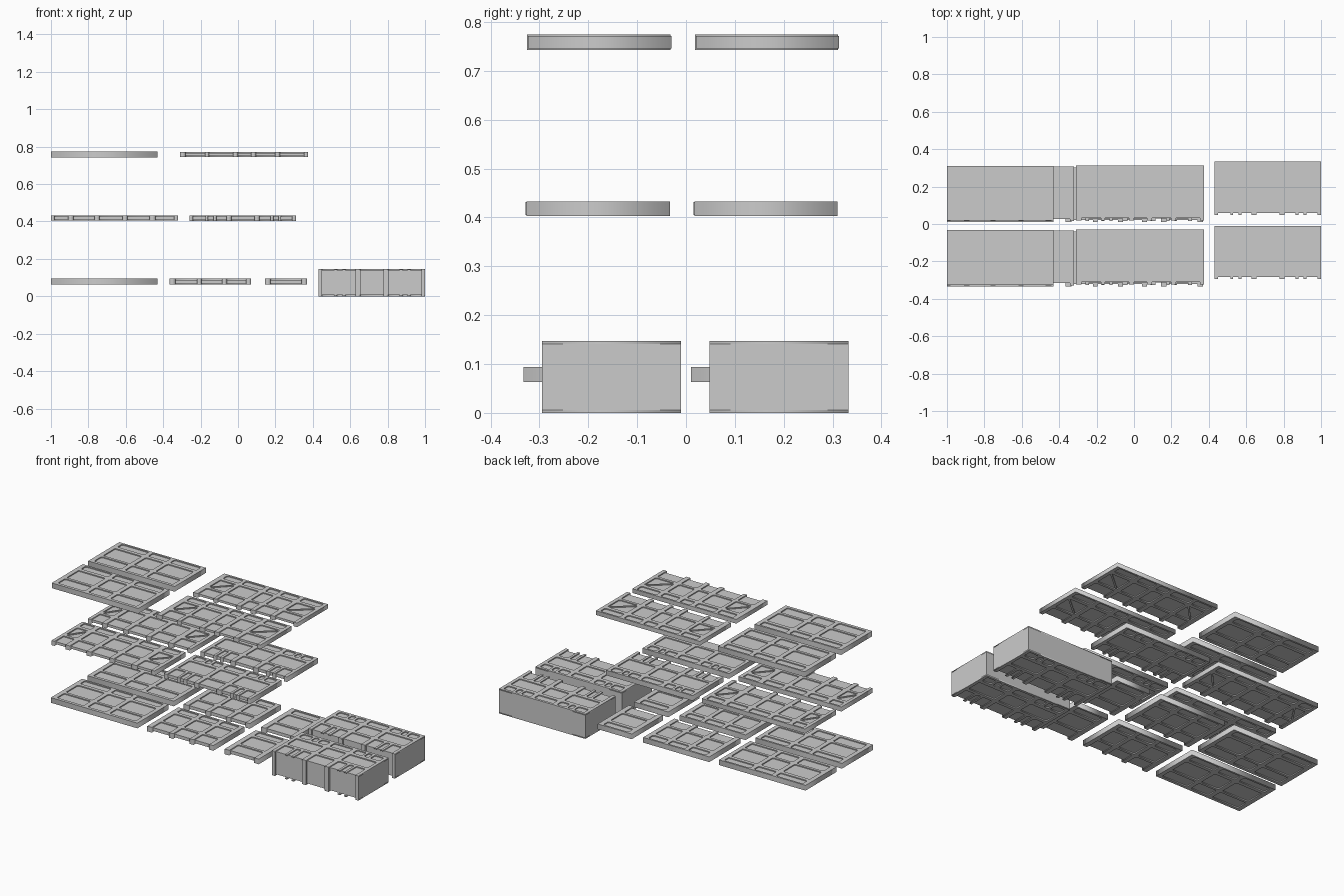
import bpy
from mathutils import Vector

if "Cube" in bpy.data.objects:
    bpy.data.objects.remove(bpy.data.objects["Cube"])

grey = bpy.data.materials.new("plain_grey")
grey.use_nodes = True
grey.diffuse_color = (0.6, 0.6, 0.6, 1)
grey.node_tree.nodes["Principled BSDF"].inputs["Base Color"].default_value = (0.6, 0.6, 0.6, 1)

COPY_STEP = 0.343
NOTCH = 0.012     # how far the core sits behind the rib ends
RELIEF = 0.006    # depth of the recessed windows


def box(name, lo, hi):
    """Axis-aligned block between two corners."""
    lo, hi = Vector(lo), Vector(hi)
    bpy.ops.mesh.primitive_cube_add(size=1, location=(lo + hi) / 2)
    ob = bpy.context.object
    ob.name = name
    ob.scale = hi - lo
    ob.data.materials.append(grey)
    return ob


def octagon(x0, x1, y0, y1, c=0.006):
    """Window outline with clipped corners."""
    return [(x0 + c, y0), (x1 - c, y0), (x1, y0 + c), (x1, y1 - c),
            (x1 - c, y1), (x0 + c, y1), (x0, y1 - c), (x0, y0 + c)]


def frame_plate(name, origin, width, depth, thick, rows, open_cols, open_top):
    """Flat frame with window holes and a front edge notched between ribs."""
    c = 0.006
    outline = [(0, depth), (0, 0)]
    for a, b in open_cols:
        outline += [(a, 0), (a, open_top - c), (a + c, open_top),
                    (b - c, open_top), (b, open_top - c), (b, 0)]
    outline += [(width, 0), (width, depth)]
    loops = [outline]
    for cols, y0, y1 in rows:
        loops += [octagon(a, b, y0, y1) for a, b in cols]
    curve = bpy.data.curves.new(name, "CURVE")
    curve.dimensions = "2D"
    curve.fill_mode = "BOTH"
    curve.extrude = thick / 2
    for pts in loops:
        sp = curve.splines.new("POLY")
        sp.points.add(len(pts) - 1)
        for p, (x, y) in zip(sp.points, pts):
            p.co = (x, y, 0, 1)
        sp.use_cyclic_u = True
    ob = bpy.data.objects.new(name, curve)
    bpy.context.collection.objects.link(ob)
    ob.location = Vector(origin) + Vector((0, 0, thick / 2))
    curve.materials.append(grey)
    bpy.ops.object.select_all(action="DESELECT")
    ob.select_set(True)
    bpy.context.view_layer.objects.active = ob
    bpy.ops.object.convert(target="MESH")


def brace(name, a, b, z0, z1):
    """Diagonal bar across one window."""
    a, b = Vector(a), Vector(b)
    ob = box(name, (0, 0, z0), ((b - a).length, 0.01, z1))
    d = b - a
    ob.location.xy = (a + b) / 2
    ob.rotation_euler.z = Vector((1, 0)).angle_signed(d) * -1


# Window columns, measured from the left edge of each panel
three_bay = [(.027, .203), (.23, .348), (.374, .545)]
five_bay = [(.03, .134), (.155, .283), (.31, .38), (.406, .508), (.535, .663)]
five_bay_b = [(.02, .092), (.12, .232), (.26, .382), (.41, .527), (.56, .658)]
short_bay = [(.03, .145), (.17, .28), (.305, .408)]
single_bay = [(.03, .195)]
wide_bay = [(.02, .198), (.224, .348), (.374, .55)]
fine_bay = [(.02, .085), (.1, .128), (.144, .198), (.224, .348),
            (.374, .434), (.449, .476), (.491, .55)]

# name, x, width, front y, bottom z, thickness, columns, main columns, open front, braced columns
panels = [
    ("wide_panel_upper", -1, .57, -.325, .743, .031, three_bay, three_bay, False, []),
    ("long_panel_upper", -.31, .685, -.323, .746, .025, five_bay, five_bay, True, [0, 4]),
    ("long_panel_middle", -1, .68, -.328, .405, .027, five_bay_b, five_bay_b, True, [0, 4]),
    ("ribbed_panel_middle", -.26, .57, -.326, .403, .03, fine_bay, wide_bay, True, []),
    ("wide_panel_lower", -1, .57, -.333, .063, .031, three_bay, three_bay, False, []),
    ("short_panel_lower", -.365, .435, -.333, .063, .031, short_bay, short_bay, True, []),
    ("narrow_panel_lower", .145, .225, -.333, .063, .031, single_bay, single_bay, True, []),
]

for i, side in enumerate(("front", "back")):
    for name, x, w, y, z, t, cols, main, is_open, braced in panels:
        name = f"{name}_{side}"
        y += i * COPY_STEP
        d = .293
        rows = [(cols, .237, .282), (main, .103, .215)]
        if not is_open:
            rows.append((cols, .018, .087))
        frame_plate(name + "_frame", (x, y, z), w, d, t, rows,
                    cols if is_open else [], .087)
        box(name + "_core", (x + .003, y + NOTCH, z + RELIEF),
            (x + w - .003, y + d - .003, z + t - RELIEF))
        # Diagonal bars in the end windows
        for k in braced:
            a, b = (x + c for c in main[k])
            ya, yb = y + .105, y + .213
            brace(f"{name}_brace_{k}", (a, ya), (b, yb), z + .001, z + t - .001)

    # Deep block: framed top, bottom and front, plain sides and back
    x, y, w, d, h = .43, -.295 + i * COPY_STEP, .57, .285, .147
    name = f"deep_block_{side}"
    rows = [(fine_bay, .225, .27), (wide_bay, .115, .202)]
    for part, z in (("bottom", 0), ("top", h - RELIEF)):
        frame_plate(f"{name}_{part}_frame", (x, y, z), w, d, RELIEF,
                    rows, fine_bay, .095)
    box(name + "_core", (x + .002, y + NOTCH, RELIEF), (x + w - .002, y + d - .002, h - RELIEF))
    box(name + "_back", (x, y + d - .01, RELIEF), (x + w, y + d, h - RELIEF))
    edges = [0] + [v for bay in wide_bay for v in bay] + [w]
    for k in range(0, len(edges), 2):
        depth = d if k in (0, len(edges) - 2) else NOTCH + .003
        box(f"{name}_post_{k // 2}", (x + edges[k], y, RELIEF),
            (x + edges[k + 1], y + depth, h - RELIEF))
